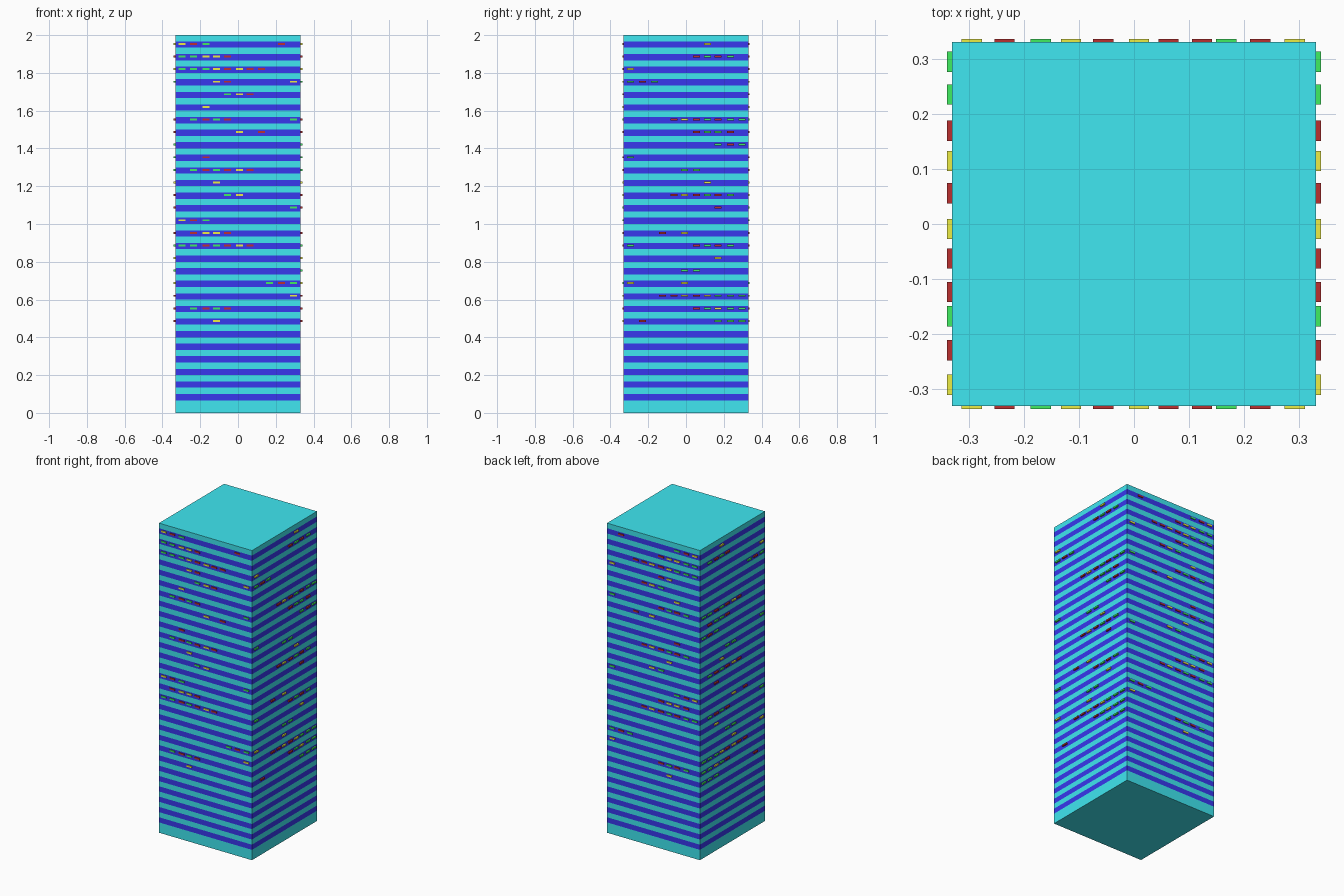
import bpy, bmesh
from mathutils import Matrix, Vector

if "Cube" in bpy.data.objects:
    bpy.data.objects.remove(bpy.data.objects["Cube"])

HALF = 0.332          # half width of the tower
FLOOR = 2 / 30        # storey height
COLS = [-0.296, -0.236, -0.17, -0.115, -0.056, 0.009, 0.063, 0.124, 0.168, 0.23, 0.293]


def material(name, rgb):
    m = bpy.data.materials.new(name)
    m.diffuse_color = (*rgb, 1)
    m.use_nodes = True
    m.node_tree.nodes["Principled BSDF"].inputs["Base Color"].default_value = m.diffuse_color
    return m


def boxes(name, mat, items):
    """One object made of many boxes, each given as (centre, size)."""
    bm = bmesh.new()
    for c, s in items:
        bmesh.ops.create_cube(bm, size=1, matrix=Matrix.Translation(c) @ Matrix.Diagonal((*s, 1)))
    me = bpy.data.meshes.new(name)
    bm.to_mesh(me)
    bm.free()
    me.materials.append(mat)
    ob = bpy.data.objects.new(name, me)
    bpy.context.collection.objects.link(ob)


# Stacked floor slabs and window bands, flush with each other
W = 2 * HALF
slabs = [(Vector((0, 0, FLOOR / 2)), (W, W, FLOOR))]
bands = []
for k in range(1, 30):
    bands.append((Vector((0, 0, (k + 0.25) * FLOOR)), (W, W, FLOOR / 2)))
    slabs.append((Vector((0, 0, (k + 0.75) * FLOOR)), (W, W, FLOOR / 2)))
boxes("floor_slabs", material("cyan", (0.05, 0.80, 0.88)), slabs)
boxes("window_bands", material("blue", (0.04, 0.04, 0.85)), bands)

# Lit windows per storey: G green, Y yellow, R red, one letter per column
FRONT = {
    29: "YRG......R.", 28: "GGYYR......", 27: "GGGYRYRR...", 26: "...YR.....Y",
    25: "....GYR....", 24: "..Y........", 23: ".GRGR.....G", 22: ".....Y.R...",
    20: "..R........", 19: ".GRGRYR....", 18: "...Y.......", 17: "....GY.....",
    16: "..........G", 15: "YRG........", 14: ".RYYR......", 13: "GGRGRYR....",
    10: "........GRG", 9: "..........Y", 8: ".GRGR......", 7: "...Y.......",
}
SIDE = {
    29: ".......Y...", 28: "......RGRG.", 27: "Y..........", 26: "GRG........",
    23: "....RYRGRGG", 22: "......RGGR.", 21: "........GRG", 20: "G..........",
    19: ".....GG....", 18: ".......Y...", 17: "....RYRGRG.", 16: "........R..",
    14: "...R.Y.....", 13: "G.....RGRG.", 12: "........Y..", 11: ".....GG....",
    10: "Y....Y.....", 9: "...RRYRYGGG", 8: "......RGYGG", 7: ".R......GGG",
}
COLOURS = {
    "G": ("green", (0.05, 0.85, 0.12)),
    "Y": ("yellow", (0.85, 0.85, 0.06)),
    "R": ("red", (0.50, 0.03, 0.03)),
}
SIDE_COLS = [-c for c in reversed(COLS)]

for key, (cname, rgb) in COLOURS.items():
    items = []
    for rows, cols, out, along_x in ((FRONT, COLS, 0.005, True), (SIDE, SIDE_COLS, 0.009, False)):
        for k, row in rows.items():
            z = (k + 0.3) * FLOOR
            for ch, c in zip(row, cols):
                if ch != key:
                    continue
                for sgn in (-1, 1):
                    d = sgn * HALF
                    if along_x:
                        items.append((Vector((c, d, z)), (0.037, 2 * out, 0.010)))
                    else:
                        items.append((Vector((d, c, z)), (2 * out, 0.037, 0.010)))
    boxes("lit_windows_" + cname, material(cname, rgb), items)
